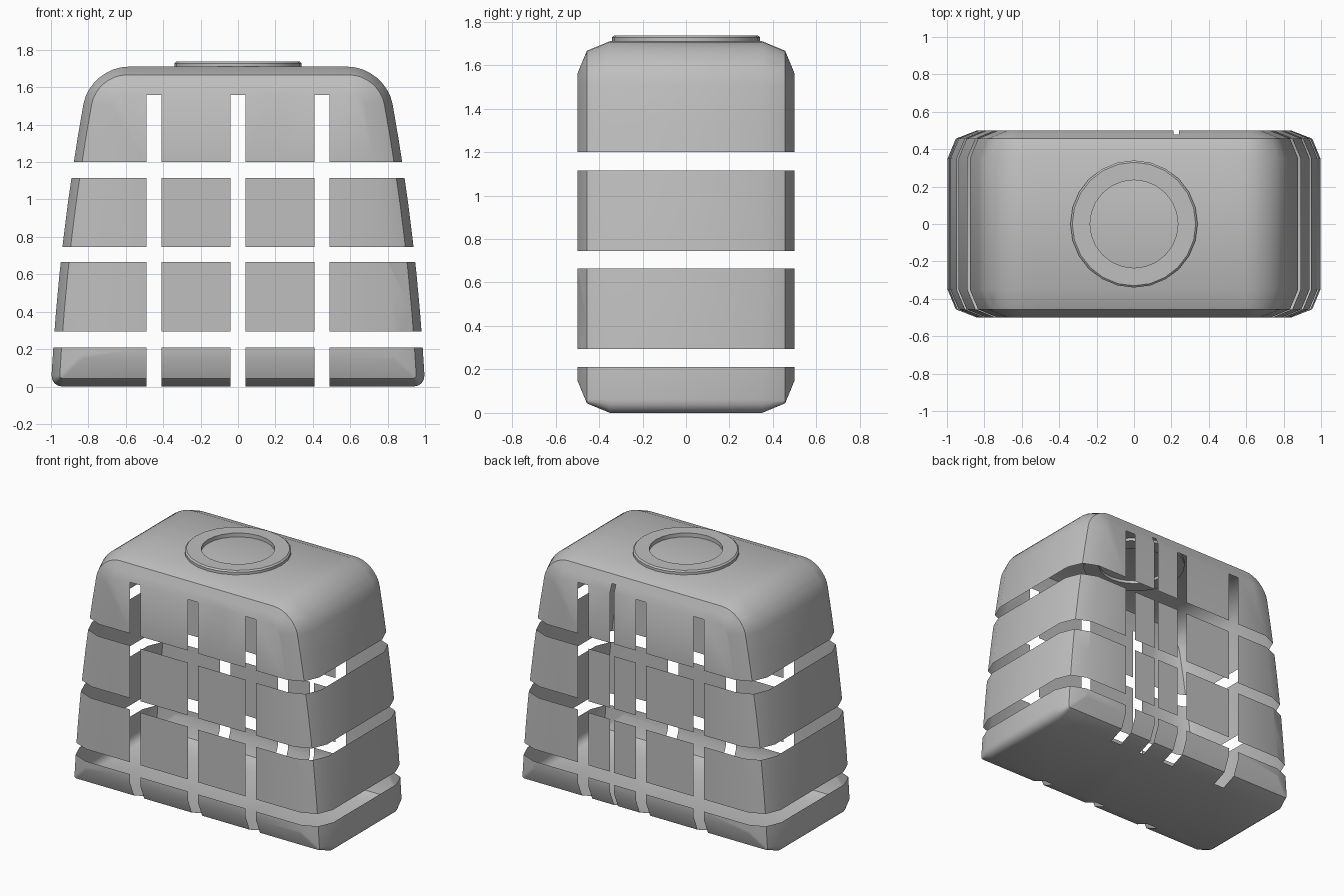
import bpy, bmesh, math

cube = bpy.data.objects.get("Cube")
if cube:
    bpy.data.objects.remove(cube)

TOP = 1.71
GAPS = [(0.21, 0.295), (0.665, 0.745), (1.115, 1.2)]            # open bands, z
SLOTS = [(c - 0.04, c + 0.04) for c in (-0.45, 0, 0.45)]         # open slots, x
BACK_SLOT = (0.21, 0.24)
SLOT_TOP, BACK_SLOT_TOP = 1.562, 1.61

grey = bpy.data.materials.new("plain grey")
grey.use_nodes = True
grey.diffuse_color = (0.52, 0.52, 0.52, 1)
grey.node_tree.nodes["Principled BSDF"].inputs["Base Color"].default_value = grey.diffuse_color


def make_object(name, bm):
    mesh = bpy.data.meshes.new(name)
    bm.to_mesh(mesh)
    bm.free()
    mesh.materials.append(grey)
    obj = bpy.data.objects.new(name, mesh)
    bpy.context.collection.objects.link(obj)
    bpy.ops.object.select_all(action='DESELECT')
    obj.select_set(True)
    bpy.context.view_layer.objects.active = obj
    bpy.ops.object.shade_smooth_by_angle(angle=math.radians(30))
    return obj


def outline(inset):
    """Tapered, rounded front outline, moved inward by inset."""
    def side(z):
        return 1 - 0.05 * z - 0.043 * z * z - inset
    low, high = inset, TOP - inset
    r_low, r_high = max(0.06 - inset, 0.015), max(0.2 - inset, 0.05)
    half = []
    for i in range(5):
        a = i / 4 * math.pi / 2
        z = low + r_low * (1 - math.cos(a))
        half.append((side(z) - r_low * (1 - math.sin(a)), z))
    for i in range(1, 8):
        z = low + r_low + (high - r_high - low - r_low) * i / 8
        half.append((side(z), z))
    for i in range(9):
        a = i / 8 * math.pi / 2
        z = high - r_high * (1 - math.sin(a))
        half.append((side(z) - r_high * (1 - math.cos(a)), z))
    return half + [(-x, z) for x, z in reversed(half)]


# Body: outline lofted along y with a two-step bevel
bm = bmesh.new()
rings = []
for y, inset in [(-0.5, 0.15), (-0.456, 0.044), (-0.35, 0),
                 (0.35, 0), (0.456, 0.044), (0.5, 0.15)]:
    rings.append([bm.verts.new((x, y, z)) for x, z in outline(inset)])
for a, b in zip(rings, rings[1:]):
    for i in range(len(a)):
        j = (i + 1) % len(a)
        bm.faces.new((a[i], a[j], b[j], b[i]))
bm.faces.new(rings[0])
bm.faces.new(rings[-1])
bmesh.ops.recalc_face_normals(bm, faces=bm.faces)


# Slice along every opening edge, then drop the faces inside the openings
def slice_at(axis, value):
    normal = [0, 0, 0]
    normal[axis] = 1
    point = [value * n for n in normal]
    bmesh.ops.bisect_plane(bm, geom=bm.verts[:] + bm.edges[:] + bm.faces[:],
                           plane_co=point, plane_no=normal, dist=1e-5)


for span in GAPS:
    for z in span:
        slice_at(2, z)
for span in SLOTS + [BACK_SLOT]:
    for x in span:
        slice_at(0, x)
slice_at(2, BACK_SLOT_TOP)


def within(value, span):
    return span[0] < value < span[1]


def is_open(face):
    c = face.calc_center_median()
    if any(within(c.z, g) for g in GAPS):
        return True
    if abs(c.y) < 0.36:
        return False
    if c.z < SLOT_TOP and any(within(c.x, s) for s in SLOTS):
        return True
    return c.y > 0 and c.z < BACK_SLOT_TOP and within(c.x, BACK_SLOT)


bmesh.ops.delete(bm, geom=[f for f in bm.faces if is_open(f)], context='FACES')
make_object("slotted_body", bm)

# Raised collar on top
bm = bmesh.new()
profile = [(0.235, 1.69), (0.34, 1.69), (0.34, 1.728), (0.33, 1.737), (0.235, 1.737)]
loop = [bm.verts.new((r, 0, z)) for r, z in profile]
edges = [bm.edges.new((loop[i], loop[(i + 1) % len(loop)])) for i in range(len(loop))]
bmesh.ops.spin(bm, geom=loop + edges, cent=(0, 0, 0), axis=(0, 0, 1),
               angle=math.tau, steps=24)
bmesh.ops.remove_doubles(bm, verts=bm.verts, dist=1e-4)
bmesh.ops.recalc_face_normals(bm, faces=bm.faces)
make_object("top_collar", bm)
